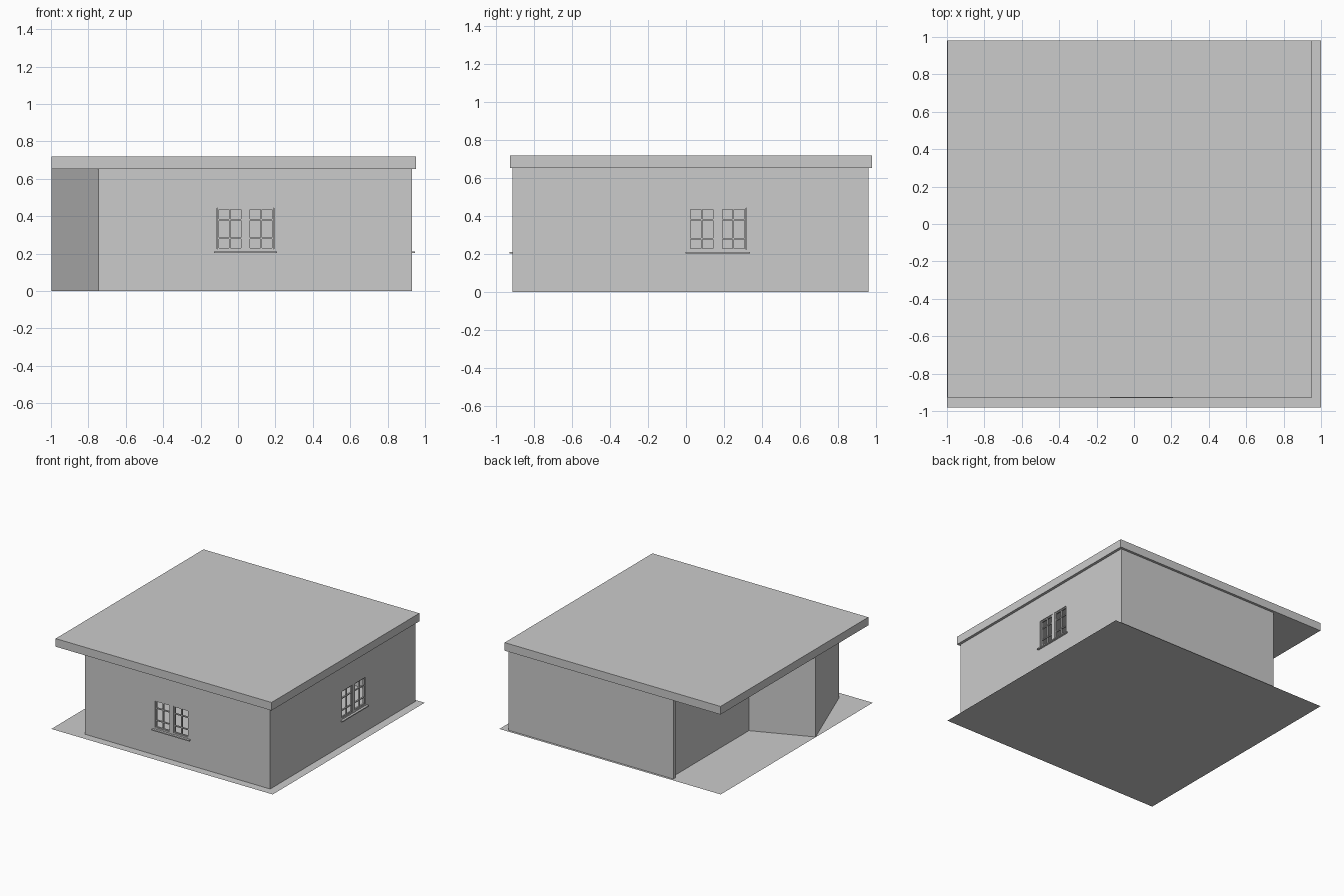
import bpy, bmesh, math
from mathutils import Vector, Matrix

if "Cube" in bpy.data.objects:
    bpy.data.objects.remove(bpy.data.objects["Cube"])


def finish(name, bm):
    bmesh.ops.recalc_face_normals(bm, faces=bm.faces)
    me = bpy.data.meshes.new(name)
    bm.to_mesh(me)
    bm.free()
    ob = bpy.data.objects.new(name, me)
    bpy.context.collection.objects.link(ob)
    return ob


def add_box(bm, lo, hi):
    lo, hi = Vector(lo), Vector(hi)
    size = hi - lo
    m = Matrix.Translation((lo + hi) / 2) @ Matrix.Diagonal((*size, 1))
    bmesh.ops.create_cube(bm, size=1, matrix=m)


def box(name, lo, hi):
    bm = bmesh.new()
    add_box(bm, lo, hi)
    return finish(name, bm)


def inset(pts, t):
    # mitred inward offset of a counter-clockwise outline
    out = []
    for i, p in enumerate(pts):
        p = Vector(p)
        d0 = (p - Vector(pts[i - 1])).normalized()
        d1 = (Vector(pts[(i + 1) % len(pts)]) - p).normalized()
        n0, n1 = Vector((-d0.y, d0.x)), Vector((-d1.y, d1.x))
        out.append(p + (n0 + n1) * t / (1 + n0.dot(n1)))
    return out


WALL_TOP, THICK = 0.652, 0.03
FRONT_Y, RIGHT_X = -0.913, 0.93

# Outer walls: hollow ring with a recessed, angled porch on the left
outline = [(-0.745, FRONT_Y), (RIGHT_X, FRONT_Y), (RIGHT_X, 0.96),
           (-0.53, 0.96), (-0.53, -0.055), (-0.998, -0.247)]
inner = inset(outline, THICK)
bm = bmesh.new()
rings = [[bm.verts.new((p[0], p[1], z)) for p in pts]
         for pts, z in ((outline, 0), (outline, WALL_TOP), (inner, WALL_TOP), (inner, 0))]
n = len(outline)
for r in range(4):
    a, b = rings[r], rings[(r + 1) % 4]
    for i in range(n):
        j = (i + 1) % n
        bm.faces.new((a[i], a[j], b[j], b[i]))
walls = finish("walls", bm)

# Back wall end projecting past the porch wall
box("back_wall_end", (-0.558, 0.933, 0), (-0.53, 0.96, WALL_TOP))

# Flat roof slab and ground sheet
box("roof", (-0.998, -0.927, 0.652), (0.952, 0.98, 0.718))
bm = bmesh.new()
bmesh.ops.create_grid(bm, x_segments=1, y_segments=1, size=1,
                      matrix=Matrix.Diagonal((1, 0.98, 1, 1)))
finish("ground", bm)

# Windows: local x along the wall, local -y outward
W, Z0, Z1 = 0.152, 0.21, 0.443


def window(name, matrix):
    cutter = box(name + "_cutter", (-W, -0.1, Z0), (W, 0.1, Z1))
    cutter.matrix_world = matrix
    cutter.hide_render = True
    cutter.hide_set(True)
    mod = walls.modifiers.new(name + "_opening", 'BOOLEAN')
    mod.object = cutter
    mod.solver = 'EXACT'

    # Two casements, each divided into two columns and three rows
    bm = bmesh.new()
    y0, y1, b = 0.006, 0.02, 0.004
    for s in (-1, 1):
        lo, hi = sorted((s * 0.016, s * (W - 0.002)))
        for x in (lo + b, (lo + hi) / 2, hi - b):
            add_box(bm, (x - b, y0, Z0 + 0.012), (x + b, y1, Z1))
        for z in (0.226, 0.281, 0.38, Z1 - b):
            add_box(bm, (lo, y0 + 0.001, z - b), (hi, y1 - 0.001, z + b))
    finish(name + "_sashes", bm).matrix_world = matrix

    # Centre post and bottom rail
    bm = bmesh.new()
    add_box(bm, (-0.016, 0.001, Z0), (0.016, 0.025, Z1))
    add_box(bm, (-W, 0.002, Z0), (W, 0.024, Z0 + 0.014))
    finish(name + "_frame", bm).matrix_world = matrix

    # Projecting sill
    sill = box(name + "_sill", (-W - 0.017, -0.017, 0.202), (W + 0.017, 0.025, 0.211))
    sill.matrix_world = matrix


window("front_window", Matrix.Translation((0.04, FRONT_Y, 0)))
window("right_window", Matrix.Translation((RIGHT_X, 0.167, 0))
       @ Matrix.Rotation(math.radians(90), 4, 'Z'))
